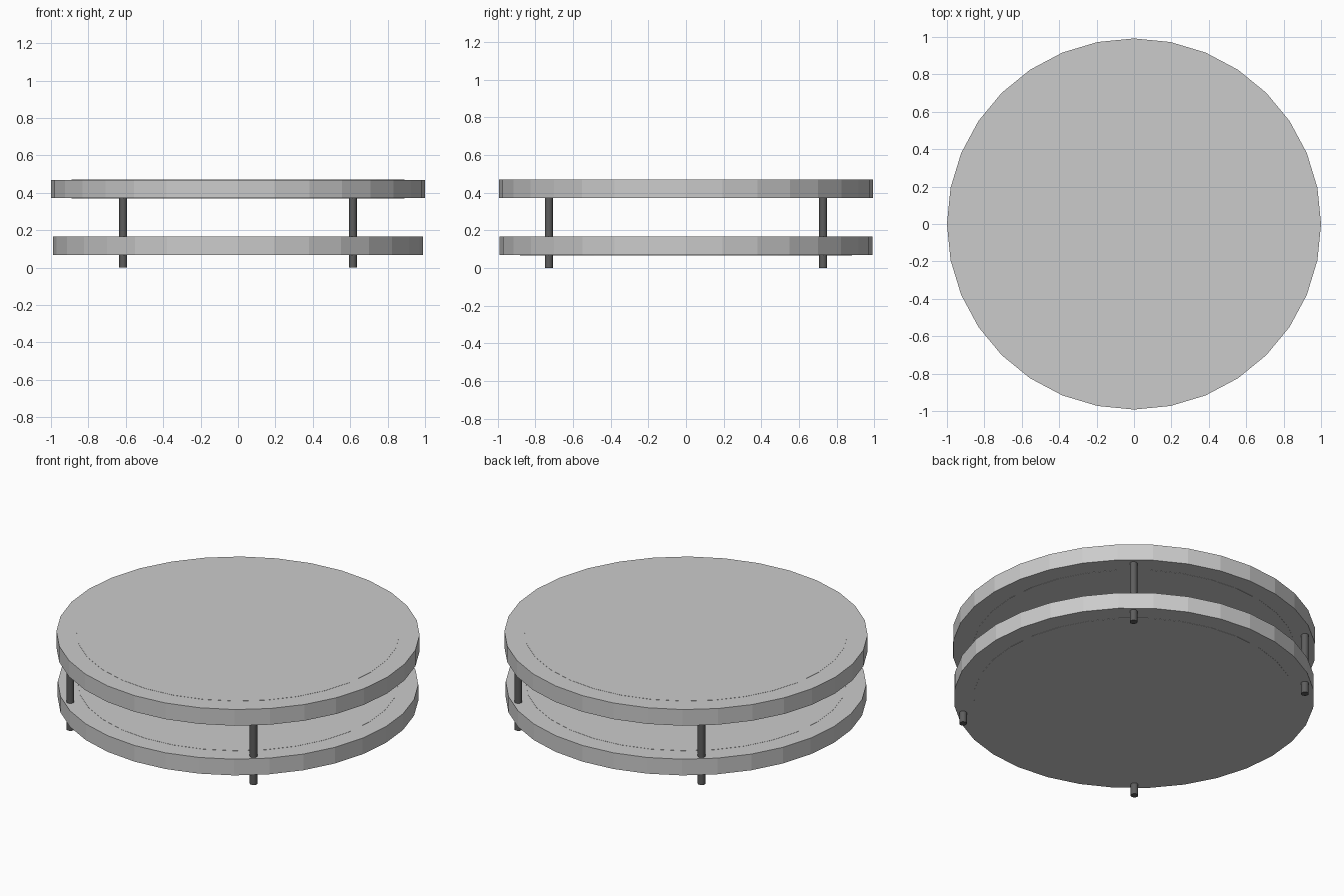
import bpy

if "Cube" in bpy.data.objects:
    bpy.data.objects.remove(bpy.data.objects["Cube"])


def grey(name, v):
    mat = bpy.data.materials.new(name)
    mat.diffuse_color = (v, v, v, 1)
    mat.use_nodes = True
    mat.node_tree.nodes["Principled BSDF"].inputs["Base Color"].default_value = mat.diffuse_color
    return mat


def cylinder(name, radius, z0, z1, x=0, y=0, sides=32, scale=(1, 1), mat=None):
    bpy.ops.mesh.primitive_cylinder_add(
        vertices=sides, radius=radius, depth=z1 - z0, location=(x, y, (z0 + z1) / 2))
    ob = bpy.context.object
    ob.name = name
    ob.scale = (*scale, 1)
    if mat:
        ob.data.materials.append(mat)
    return ob


rim_mat = grey("rim_grey", 0.67)
panel_mat = grey("panel_grey", 0.8)
leg_mat = grey("leg_dark", 0.11)

# Two round shelves: a rim disc with an almost flush centre panel
for name, z0, z1, scale in (("lower_shelf", 0.068, 0.166, (0.99, 0.99)),
                            ("table_top", 0.371, 0.469, (1.0, 0.992))):
    cylinder(name + "_rim", 1.0, z0, z1, scale=scale, mat=rim_mat)
    cylinder(name + "_panel", 0.89, z0 - 0.001, z1 + 0.001, scale=scale, mat=panel_mat)

# Four slim legs near the edge, running through the lower shelf
for sx, side in ((-1, "left"), (1, "right")):
    for sy, end in ((-1, "front"), (1, "back")):
        leg = cylinder(f"{end}_{side}_leg", 0.021, 0.0, 0.40,
                       x=sx * 0.614, y=sy * 0.728, mat=leg_mat)
        bpy.ops.object.shade_smooth_by_angle()
